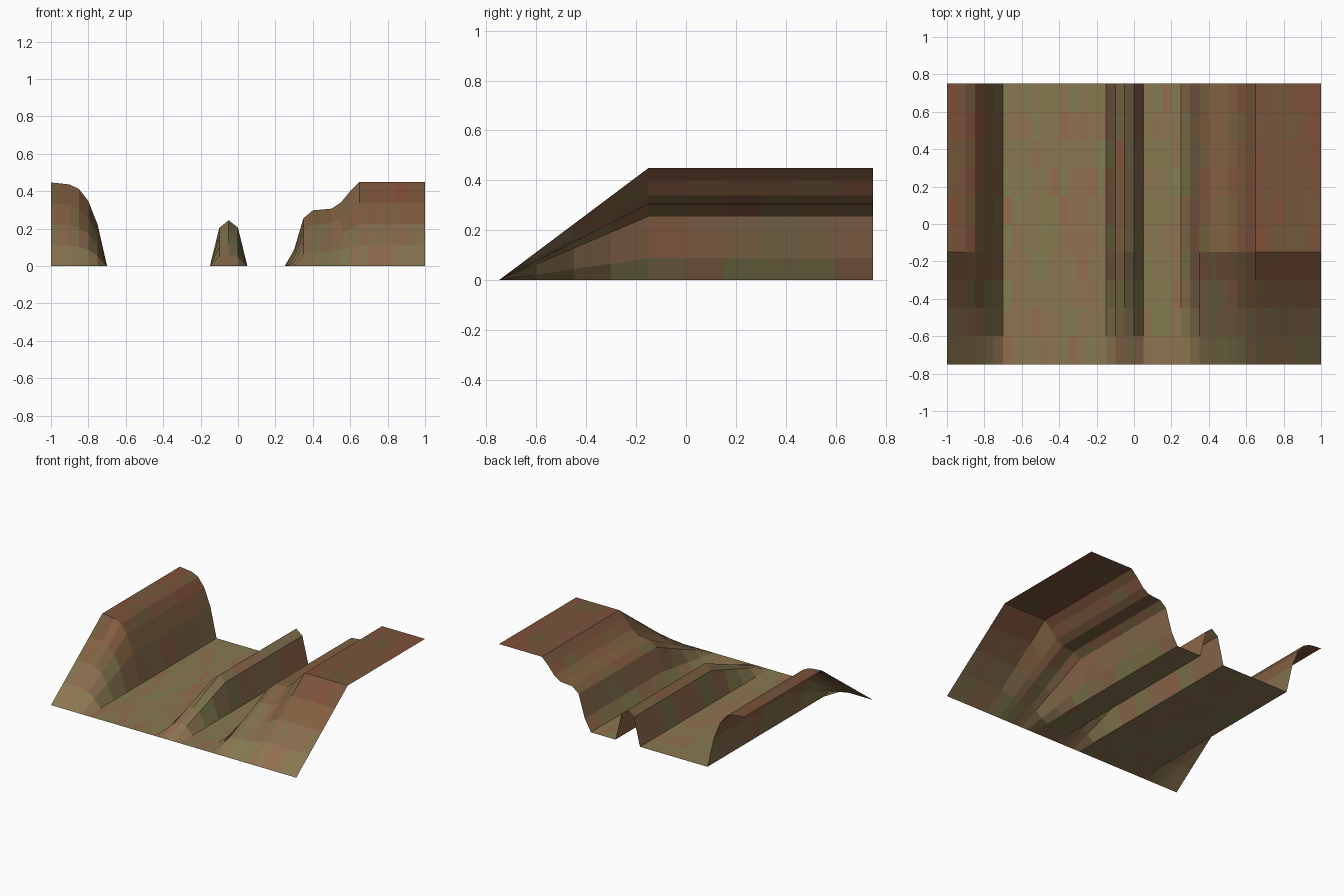
import bpy, bmesh, random

if "Cube" in bpy.data.objects:
    bpy.data.objects.remove(bpy.data.objects["Cube"])

random.seed(4)

# Cross-section of the river bed: (x, height), left bank, central ridge, stepped right bank
PROFILE = [(-1, .447), (-.95, .442), (-.9, .436), (-.85, .412), (-.8, .347), (-.75, .22), (-.7, 0),
           (-.15, 0), (-.1, .205), (-.05, .245), (0, .205), (.05, 0),
           (.25, 0), (.3, .088), (.35, .256), (.4, .298), (.5, .307), (.55, .34),
           (.6, .4), (.65, .45), (1, .45)]


def height(x, y):
    """Profile height, fading to nothing along the front ramp."""
    ramp = min(1, (y + .75) / .6)
    for (x0, z0), (x1, z1) in zip(PROFILE, PROFILE[1:]):
        if x <= x1 + 1e-5:
            return ramp * (z0 + (z1 - z0) * (x - x0) / (x1 - x0))
    return ramp * PROFILE[-1][1]


# Earth colours: sandy low down, redder brown on the heights
LOW, HIGH = (.26, .18, .085), (.19, .09, .042)
LEVELS, SHADES = 4, 5
mesh = bpy.data.meshes.new("terrain")
for level in range(LEVELS):
    t = level / (LEVELS - 1)
    for shade in range(SHADES):
        mat = bpy.data.materials.new(f"earth_{level}_{shade}")
        tint = (shade - 2) * .07
        r, g, b = (a + (c - a) * t for a, c in zip(LOW, HIGH))
        mat.diffuse_color = (r * (1 + tint), g * (1 - tint), b * random.uniform(.9, 1.1), 1)
        mat.use_nodes = True
        mat.node_tree.nodes["Principled BSDF"].inputs["Base Color"].default_value = mat.diffuse_color
        mesh.materials.append(mat)

# Terrain sheet: regular grid raised to the profile
bm = bmesh.new()
bmesh.ops.create_grid(bm, x_segments=40, y_segments=10, size=1)
for v in bm.verts:
    v.co.y *= .75
    v.co.z = height(v.co.x, v.co.y)
for f in bm.faces:
    level = round(f.calc_center_median().z / .45 * (LEVELS - 1))
    f.material_index = min(level, LEVELS - 1) * SHADES + random.choice((0, 1, 1, 2, 2, 2, 3, 3, 4))
bmesh.ops.recalc_face_normals(bm, faces=bm.faces)
if sum(f.normal.z for f in bm.faces) < 0:
    bmesh.ops.reverse_faces(bm, faces=bm.faces)
bm.to_mesh(mesh)
bm.free()
bpy.context.collection.objects.link(bpy.data.objects.new("terrain", mesh))
